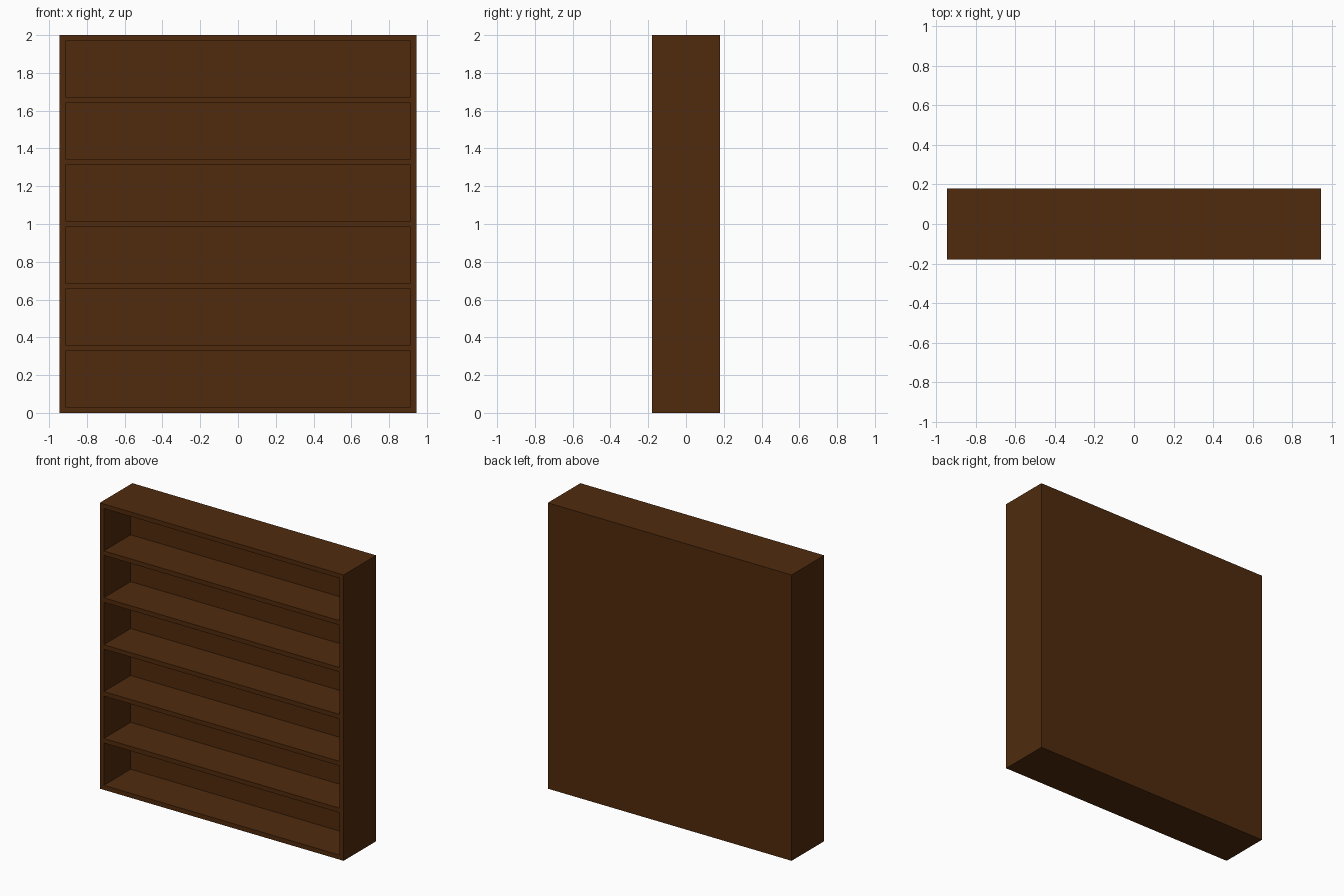
import bpy, bmesh

if "Cube" in bpy.data.objects:
    bpy.data.objects.remove(bpy.data.objects["Cube"])

W, D, H = 1.888, 0.36, 2.0      # overall size
T = 0.0315                      # board thickness
BACK = 0.064                    # back panel thickness
ROWS = 6

wood = bpy.data.materials.new("dark_brown_wood")
wood.diffuse_color = (0.080, 0.024, 0.004, 1)
wood.use_nodes = True
wood.node_tree.nodes["Principled BSDF"].inputs["Base Color"].default_value = wood.diffuse_color

# Front grid: side boards, shelf edges and openings
xs = [-W / 2, -W / 2 + T, W / 2 - T, W / 2]
gap = (H - T * (ROWS + 1)) / ROWS
zs = [0.0]
for i in range(ROWS):
    zs += [zs[-1] + T, zs[-1] + T + gap]
zs.append(H)

bm = bmesh.new()
grid = [[bm.verts.new((x, -D / 2, z)) for x in xs] for z in zs]
openings = []
for r in range(len(zs) - 1):
    for c in range(3):
        f = bm.faces.new((grid[r][c], grid[r][c + 1], grid[r + 1][c + 1], grid[r + 1][c]))
        if c == 1 and r % 2 == 1:
            openings.append(f)

# Outer sides, top, bottom and closed back
rim = [e for e in bm.edges if e.is_boundary]
ext = bmesh.ops.extrude_edge_only(bm, edges=rim)["geom"]
bmesh.ops.translate(bm, vec=(0, D, 0), verts=[g for g in ext if isinstance(g, bmesh.types.BMVert)])
bmesh.ops.holes_fill(bm, edges=[e for e in bm.edges if e.is_boundary], sides=0)

# Compartments pushed in between the shelves
for f in openings:
    new = bmesh.ops.extrude_discrete_faces(bm, faces=[f])["faces"][0]
    bmesh.ops.translate(bm, vec=(0, D - BACK, 0), verts=new.verts[:])

bmesh.ops.recalc_face_normals(bm, faces=bm.faces[:])
mesh = bpy.data.meshes.new("bookcase")
bm.to_mesh(mesh)
bm.free()
mesh.materials.append(wood)
bpy.context.collection.objects.link(bpy.data.objects.new("bookcase", mesh))
